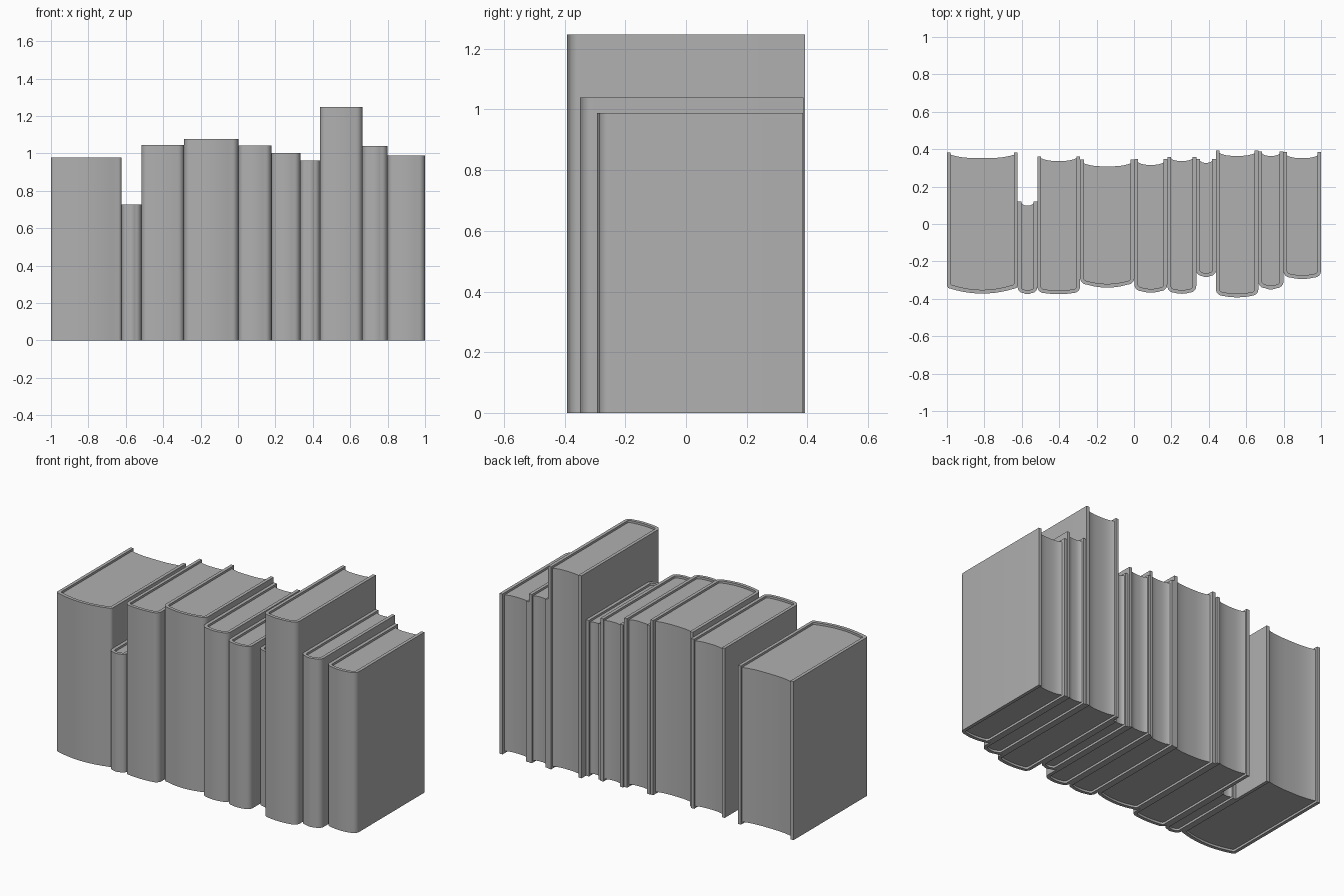
import bpy, bmesh, math

if "Cube" in bpy.data.objects:
    bpy.data.objects.remove(bpy.data.objects["Cube"])

T = 0.02        # cover thickness
RECESS = 0.013  # page block inset at top and bottom

# x0, x1, height, spine front y, cover back y, page back y (centre), spine sag
BOOKS = [
    (-1.000, -0.622, 0.977, -0.372, 0.382, 0.352, 0.026),
    (-0.622, -0.517, 0.728, -0.375, 0.121, 0.099, 0.006),
    (-0.517, -0.288, 1.044, -0.375, 0.361, 0.337, 0.006),
    (-0.288, 0.002, 1.076, -0.340, 0.345, 0.308, 0.016),
    (0.002, 0.178, 1.041, -0.367, 0.347, 0.316, 0.008),
    (0.178, 0.333, 1.002, -0.373, 0.358, 0.337, 0.006),
    (0.333, 0.438, 0.961, -0.284, 0.348, 0.327, 0.006),
    (0.438, 0.665, 1.247, -0.392, 0.392, 0.364, 0.008),
    (0.665, 0.799, 1.039, -0.350, 0.387, 0.364, 0.007),
    (0.799, 1.000, 0.988, -0.294, 0.386, 0.352, 0.008),
]

# dark grey cloth and paper
grey = bpy.data.materials.new("dark_grey")
grey.diffuse_color = (0.435, 0.435, 0.435, 1)
grey.use_nodes = True
grey.node_tree.nodes["Principled BSDF"].inputs["Base Color"].default_value = grey.diffuse_color


def spine(hw, front, sag, r):
    """Left-to-right rounded spine curve: corner fillets plus a shallow bow."""
    left = []
    for i in range(7):
        a = math.pi / 2 * i / 6
        left.append((-hw + r * (1 - math.cos(a)), front + sag + r * (1 - math.sin(a))))
    flat = hw - r
    for i in range(1, 5):
        u = 1 - i / 5
        left.append((-flat * u, front + sag * u * u))
    return left + [(0, front)] + [(-x, y) for x, y in reversed(left)]


def make_object(name, bm, cx):
    bmesh.ops.recalc_face_normals(bm, faces=bm.faces)
    mesh = bpy.data.meshes.new(name)
    bm.to_mesh(mesh)
    bm.free()
    mesh.materials.append(grey)
    mesh.polygons.foreach_set("use_smooth", [True] * len(mesh.polygons))
    mesh.set_sharp_from_angle(angle=math.radians(30))
    ob = bpy.data.objects.new(name, mesh)
    ob.location.x = cx
    bpy.context.collection.objects.link(ob)


def extrude_up(bm, faces, height):
    res = bmesh.ops.extrude_face_region(bm, geom=faces)
    verts = [v for v in res["geom"] if isinstance(v, bmesh.types.BMVert)]
    bmesh.ops.translate(bm, verts=verts, vec=(0, 0, height))


for n, (x0, x1, h, front, back, page, sag) in enumerate(BOOKS, 1):
    hw, cx = (x1 - x0) / 2, (x0 + x1) / 2
    r = 0.02 if n == 1 else min(0.036, hw * 0.6)
    outer = spine(hw, front, sag, r)
    inner = spine(hw - T, front + T, sag, max(r - T, 0.01))

    # hard cover: U-shaped strip wrapped round the spine
    bm = bmesh.new()
    rows = [[bm.verts.new((x, y, 0)) for x, y in
             [(-w, back)] + pts + [(w, back)]]
            for pts, w in ((outer, hw), (inner, hw - T))]
    faces = [bm.faces.new((rows[0][i], rows[0][i + 1], rows[1][i + 1], rows[1][i]))
             for i in range(len(rows[0]) - 1)]
    extrude_up(bm, faces, h)
    make_object(f"cover_{n}", bm, cx)

    # page block with a hollow fore edge, flatter in the middle
    bm = bmesh.new()
    w, dip = hw - T, 0.009 + 0.025 * hw * 2
    edge = [(w * u, page + dip * abs(u) ** 3) for u in
            [math.cos(math.pi * i / 14) for i in range(15)]]
    face = bm.faces.new([bm.verts.new((x, y, RECESS)) for x, y in inner + edge])
    extrude_up(bm, [face], h - 2 * RECESS)
    make_object(f"pages_{n}", bm, cx)
